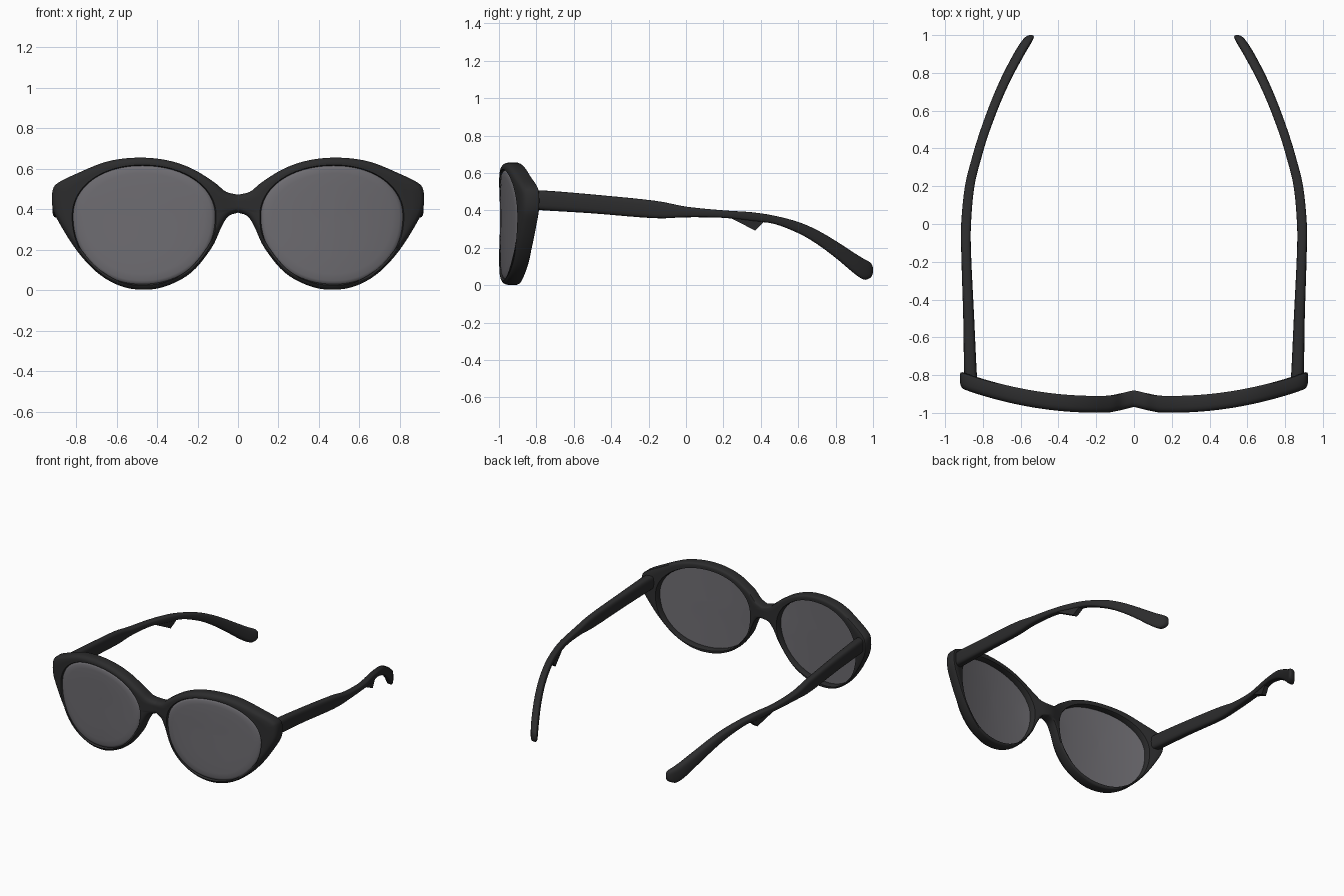
import bpy
import bmesh
import math

cube = bpy.data.objects.get("Cube")
if cube:
    bpy.data.objects.remove(cube)


def material(name, color):
    m = bpy.data.materials.new(name)
    m.use_nodes = True
    m.diffuse_color = (*color, 1)
    bsdf = m.node_tree.nodes["Principled BSDF"]
    bsdf.inputs["Base Color"].default_value = (*color, 1)
    bsdf.inputs["Roughness"].default_value = 0.5
    return m


BLACK = material("black plastic", (0.025, 0.025, 0.026))
GREY = material("grey tinted lens", (0.155, 0.15, 0.165))


def spline(points, steps):
    """Smooth curve through points of any dimension."""
    out = []
    for i in range(len(points) - 1):
        a, b, c, d = (points[min(max(i + k, 0), len(points) - 1)] for k in (-1, 0, 1, 2))
        for s in range(steps):
            t = s / steps
            out.append([q + t / 2 * (r - p + t * (2 * p - 5 * q + 4 * r - u + t * (3 * (q - r) + u - p)))
                        for p, q, r, u in zip(a, b, c, d)])
    return out + [list(points[-1])]


def loft(name, rows, mat, wrap=False, caps=False, cut_middle=False):
    """Skin closed loops of points into one object."""
    bm = bmesh.new()
    loops = [[bm.verts.new(p) for p in row] for row in rows]
    n = len(loops[0])
    pairs = list(zip(loops, loops[1:])) + ([(loops[-1], loops[0])] if wrap else [])
    for a, b in pairs:
        for i in range(n):
            j = (i + 1) % n
            quad = (a[i], a[j], b[j], b[i])
            if not (cut_middle and all(abs(v.co.x) < 1e-5 for v in quad)):
                bm.faces.new(quad)
    if caps:
        bm.faces.new(loops[0])
        bm.faces.new(loops[-1])
    bm.verts.ensure_lookup_table()
    bmesh.ops.delete(bm, geom=[v for v in bm.verts if not v.link_faces], context="VERTS")
    bmesh.ops.recalc_face_normals(bm, faces=bm.faces)
    mesh = bpy.data.meshes.new(name)
    bm.to_mesh(mesh)
    bm.free()
    mesh.materials.append(mat)
    ob = bpy.data.objects.new(name, mesh)
    bpy.context.collection.objects.link(ob)
    parts.append(ob)
    return ob


parts = []
CX, CZ = 0.475, 0.365          # lens centre


def depth(x, t):
    """Wrapped face of the frame: t = 0 at the front, 1 at the back."""
    x = abs(x)
    bridge = 0.02 * max(0, 1 - x / 0.13)
    return -0.998 + 0.25 * (x - 0.2) ** 2 + bridge + 0.088 * t


def rim(dx, dz, scale=1):
    """Point of the egg-shaped lens opening in a direction from its centre."""
    a = 0.34 if dx > 0 else 0.362
    b = 0.25 if dz > 0 else 0.335
    n = 2.1
    r = scale / ((abs(dx) / a) ** n + (abs(dz) / b) ** n) ** (1 / n)
    return CX + dx * r, CZ + dz * r


# Frame front: outer outline of one half, from bridge top round to bridge bottom
outline = spline([(0, .472), (.06, .487), (.12, .535), (.23, .602), (.355, .643), (.5, .655),
                  (.65, .635), (.8, .575), (.89, .53), (.917, .49), (.917, .41), (.885, .335),
                  (.8, .2), (.7, .09), (.59, .024), (.475, .002), (.355, .02), (.23, .088),
                  (.13, .21), (.083, .31), (.048, .365), (0, .383)], 5)


def outer(inset):
    """Outline moved inwards, then closed along the middle plane."""
    pts = []
    last = len(outline) - 1
    for i, (x, z) in enumerate(outline):
        p, q = outline[max(i - 1, 0)], outline[min(i + 1, last)]
        tx, tz = q[0] - p[0], q[1] - p[1]
        if i in (0, last):
            tz = 0
        length = math.hypot(tx, tz)
        pts.append((x + tz / length * inset, z - tx / length * inset))
    top, bottom = pts[0][1], pts[-1][1]
    return pts + [(0, bottom + (top - bottom) * k / 4) for k in (1, 2, 3)]


def inner(scale):
    return [rim(x - CX, z - CZ, scale) for x, z in outer(0)]


def between(a, b):
    return [((p[0] + q[0]) / 2 if p[0] > 1e-5 else q[0] * 0.5, (p[1] + q[1]) / 2) for p, q in zip(a, b)]


front_edge, back_edge = outer(0.02), outer(0.012)
section = [(outer(0), 0.85), (outer(0), 0.32), (outer(0.003), 0.18), (outer(0.009), 0.07),
           (front_edge, 0), (between(front_edge, inner(1.015)), -0.01), (inner(1.015), 0),
           (inner(1), 0.12), (inner(1), 0.85), (inner(1.015), 1),
           (between(back_edge, inner(1.015)), 1), (back_edge, 1), (outer(0.004), 0.95)]
frame = loft("frame_front", [[(x, depth(x, t), z) for x, z in loop] for loop, t in section],
             BLACK, wrap=True, cut_middle=True)
mirror = frame.modifiers.new("mirror", "MIRROR")
mirror.merge_threshold = 0.0005

# Temple arm stations: y, centre x, width, top z, bottom z
arm = spline([(-.83, .862, .066, .5, .408), (-.76, .867, .066, .506, .4), (-.5, .875, .058, .485, .384),
              (-.17, .888, .052, .452, .358), (0, .889, .052, .42, .363), (.2, .87, .05, .4, .36),
              (.35, .833, .05, .39, .342), (.47, .797, .05, .372, .328), (.6, .75, .052, .338, .278),
              (.7, .709, .054, .295, .22), (.8, .662, .057, .237, .146), (.9, .608, .059, .172, .062),
              (.95, .578, .058, .141, .03), (.98, .559, .052, .125, .036), (.994, .55, .038, .11, .05),
              (1, .546, .015, .09, .068)], 4)


def power(v, e):
    return math.copysign(abs(v) ** e, v)


for side, label in ((-1, "right"), (1, "left")):
    rows = []
    for y, x, w, top, low in arm:
        ring = [math.tau * k / 20 for k in range(20)]
        rows.append([(side * (x + w / 2 * power(math.cos(a), 0.6)), y,
                      (top + low) / 2 + (top - low) / 2 * power(math.sin(a), 0.6)) for a in ring])
    loft(label + "_temple_arm", rows, BLACK, caps=True)

    # Small stop under the arm
    stop = [(.24, .862), (.37, .827), (.415, .814)]
    lows = (.358, .292, .336)
    loft(label + "_arm_stop", [[(side * (x - .02), y, .375), (side * (x + .02), y, .375),
                                (side * (x + .017), y, low), (side * (x - .017), y, low)]
                               for (y, x), low in zip(stop, lows)], BLACK, caps=True)

    # Lens: rings from the front middle over the edge to the back middle
    rings = [(.02, .02), (.3, .02), (.6, .02), (.85, .03), (.95, .05), (.985, .1), (1.01, .2),
             (1.01, .5), (.85, .5), (.6, .5), (.3, .5), (.02, .5)]
    rows = []
    for scale, t in rings:
        pts = [rim(math.cos(a), math.sin(a), scale) for a in (math.tau * k / 72 for k in range(72))]
        rows.append([(side * x, depth(x, t), z) for x, z in pts])
    loft(label + "_lens", rows, GREY, caps=True)

# Smooth shading with crisp edges
bpy.ops.object.select_all(action="DESELECT")
for ob in parts:
    ob.select_set(True)
bpy.context.view_layer.objects.active = frame
bpy.ops.object.shade_smooth_by_angle(angle=math.radians(40))
